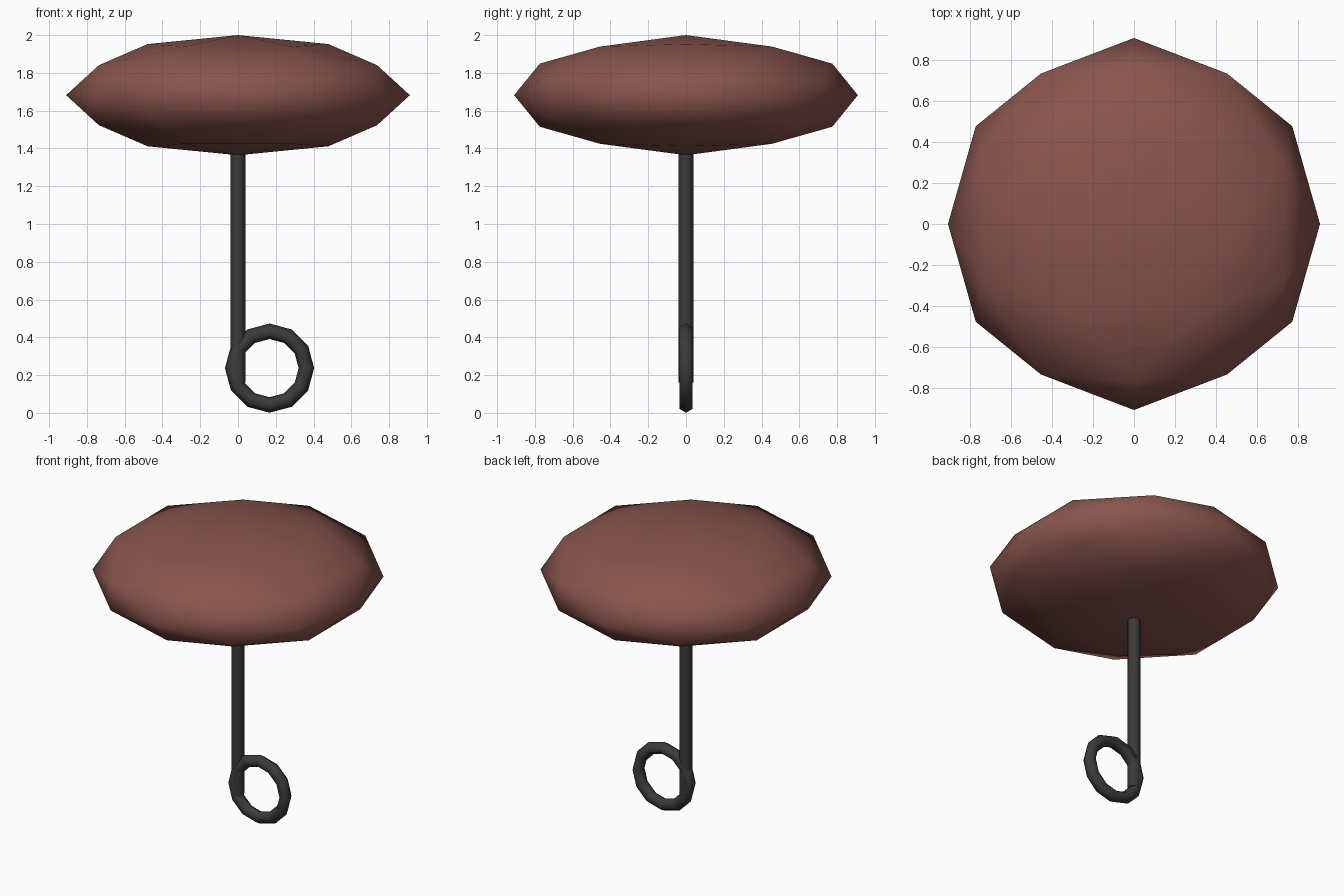
import bpy, bmesh, math
from mathutils import Vector

if "Cube" in bpy.data.objects:
    bpy.data.objects.remove(bpy.data.objects["Cube"])


def material(name, rgb):
    mat = bpy.data.materials.new(name)
    mat.diffuse_color = (*rgb, 1)
    mat.use_nodes = True
    mat.node_tree.nodes["Principled BSDF"].inputs["Base Color"].default_value = mat.diffuse_color
    return mat


red = material("dull_red", (0.25, 0.09, 0.075))
dark = material("dark_grey", (0.045, 0.043, 0.04))


def finish(obj, name, mat):
    obj.name = name
    obj.data.materials.append(mat)
    obj.data.polygons.foreach_set("use_smooth", [True] * len(obj.data.polygons))


# Canopy: flattened icosphere with its two-fold axes along x, y and z
phi = (1 + math.sqrt(5)) / 2
bm = bmesh.new()
for a in (-1, 1):
    for b in (-phi, phi):
        for co in ((b, a, 0), (a, 0, b), (0, b, a)):
            bm.verts.new(co)
bmesh.ops.convex_hull(bm, input=bm.verts[:])
bmesh.ops.subdivide_edges(bm, edges=bm.edges[:], cuts=1, use_grid_fill=True)
for v in bm.verts:
    n = v.co.normalized()
    v.co = Vector((n.x * 0.91, n.y * 0.91, n.z * 0.318))
bmesh.ops.recalc_face_normals(bm, faces=bm.faces[:])
mesh = bpy.data.meshes.new("canopy")
bm.to_mesh(mesh)
bm.free()
canopy = bpy.data.objects.new("canopy", mesh)
canopy.location.z = 1.682
bpy.context.collection.objects.link(canopy)
finish(canopy, "canopy", red)

# Pole, running up into the canopy
bottom, top = 0.16, 1.68
bpy.ops.mesh.primitive_cylinder_add(vertices=8, radius=0.04, depth=top - bottom,
                                    location=(0, 0, (bottom + top) / 2))
pole = bpy.context.object
finish(pole, "pole", dark)
bpy.ops.object.shade_smooth_by_angle(angle=math.radians(50))

# Ring handle, upright in the xz plane
bpy.ops.mesh.primitive_torus_add(major_segments=12, minor_segments=6,
                                 major_radius=0.195, minor_radius=0.041,
                                 location=(0.167, 0, 0.237),
                                 rotation=(math.pi / 2, 0, 0))
finish(bpy.context.object, "ring_handle", dark)
